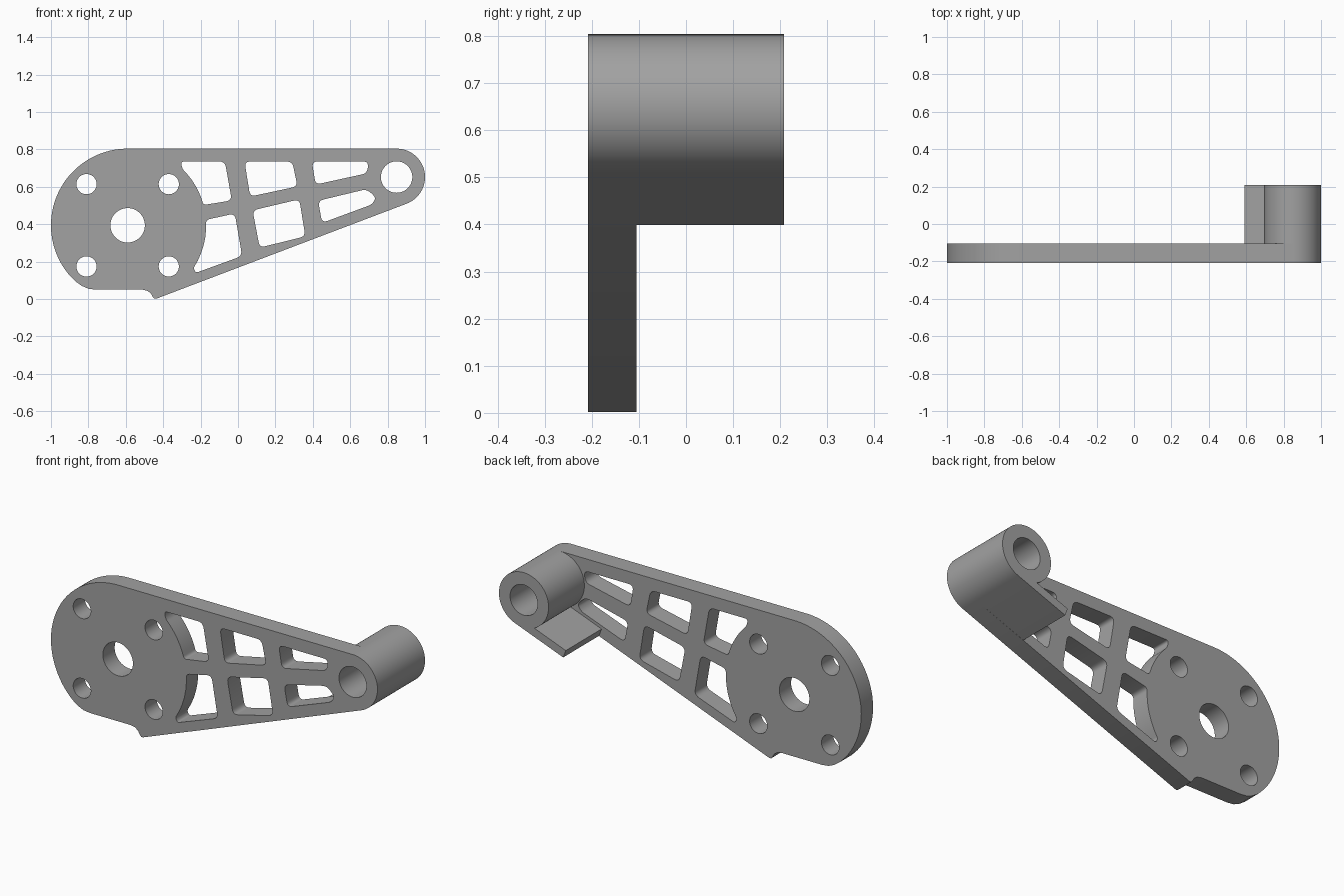
import bpy, bmesh, math
from mathutils import Vector

if "Cube" in bpy.data.objects:
    bpy.data.objects.remove(bpy.data.objects["Cube"])

FRONT, PLATE_BACK, BACK = -0.208, -0.105, 0.208
HUB, HUB_R = Vector((-0.59, 0.394)), 0.41
BOSS, BOSS_R = Vector((0.848, 0.652)), 0.152
SLOPE = math.radians(20.6)
along = Vector((math.cos(SLOPE), math.sin(SLOPE)))
across = Vector((-along.y, along.x))

grey = bpy.data.materials.new("satin grey")
grey.use_nodes = True
colour = (0.36, 0.36, 0.36, 1)
grey.diffuse_color = colour
grey.node_tree.nodes["Principled BSDF"].inputs["Base Color"].default_value = colour


def arc(centre, radius, start, end, steps):
    angles = [math.radians(start + (end - start) * i / steps) for i in range(steps + 1)]
    return [centre + radius * Vector((math.cos(a), math.sin(a))) for a in angles]


def circle(centre, radius):
    return arc(Vector(centre), radius, 0, 360, 64)[:-1]


def rounded(points, size):
    """Round every clear corner of a closed outline."""
    points = [Vector(p) for p in points]
    result = []
    for i, p in enumerate(points):
        a, b = points[i - 1] - p, points[(i + 1) % len(points)] - p
        if a.angle(-b) < math.radians(20):
            result.append(p)
            continue
        d = min(size, 0.45 * a.length, 0.45 * b.length)
        start, end = p + a.normalized() * d, p + b.normalized() * d
        for k in range(7):
            t = k / 6
            result.append(start * (1 - t) ** 2 + p * 2 * t * (1 - t) + end * t * t)
    return result


def extruded(name, outlines, front, back):
    """Fill the first outline, cut the others out, and give it depth along y."""
    curve = bpy.data.curves.new(name + " profile", 'CURVE')
    curve.dimensions = '2D'
    curve.fill_mode = 'BOTH'
    curve.extrude = (back - front) / 2
    for outline in outlines:
        spline = curve.splines.new('POLY')
        spline.points.add(len(outline) - 1)
        for point, p in zip(spline.points, outline):
            point.co = (p.x, p.y, 0, 1)
        spline.use_cyclic_u = True
    obj = bpy.data.objects.new(name, curve)
    bpy.context.collection.objects.link(obj)
    obj.location.y = (front + back) / 2
    obj.rotation_euler.x = math.pi / 2
    bpy.ops.object.select_all(action='DESELECT')
    obj.select_set(True)
    bpy.context.view_layer.objects.active = obj
    bpy.ops.object.convert(target='MESH')
    obj = bpy.context.object
    bm = bmesh.new()
    bm.from_mesh(obj.data)
    bmesh.ops.remove_doubles(bm, verts=bm.verts, dist=0.0002)
    bmesh.ops.recalc_face_normals(bm, faces=bm.faces)
    bm.to_mesh(obj.data)
    bm.free()
    obj.data.materials.clear()
    obj.data.materials.append(grey)
    bpy.ops.object.shade_smooth_by_angle(angle=math.radians(30))
    return obj


# Plate outline: boss end, round hub end, flat foot and small lip
boss_end = arc(BOSS, BOSS_R, -90 + math.degrees(SLOPE), 90, 32)
foot = [(-0.87, 0.095), (-0.835, 0.07), (-0.80, 0.055), (-0.76, 0.05), (-0.51, 0.05),
        (-0.485, 0.044), (-0.466, 0.03), (-0.455, 0.01), (-0.447, 0.002), (-0.436, 0.002)]
plate_outline = boss_end + arc(HUB, HUB_R, 90, 220, 48) + [Vector(p) for p in foot]

# Lattice windows; the two beside the hub follow its curve
windows = [
    arc(HUB, 0.42, 15, 46, 6) + [(-0.305, 0.735), (-0.07, 0.735), (-0.033, 0.527)],
    [(0.035, 0.735), (0.29, 0.735), (0.318, 0.602), (0.065, 0.548)],
    [(0.395, 0.735), (0.698, 0.735), (0.69, 0.672), (0.415, 0.612)],
    arc(HUB, 0.42, -33, 4, 6) + [(-0.017, 0.457), (0.022, 0.23), (-0.225, 0.14)],
    [(0.078, 0.474), (0.328, 0.533), (0.36, 0.335), (0.116, 0.275)],
    [(0.428, 0.525), (0.69, 0.588), (0.738, 0.54), (0.715, 0.505), (0.45, 0.407)],
]
holes = [rounded(w, 0.03) for w in windows]

# Hub bore, four bolt holes and pivot bore
bore = circle(BOSS, 0.084)
holes += [circle(HUB, 0.092), bore]
holes += [circle((HUB.x + sx * 0.22, HUB.y + sz * 0.22), 0.054)
          for sx in (-1, 1) for sz in (-1, 1)]
extruded("arm_plate", [plate_outline] + holes, FRONT, PLATE_BACK)

# Pivot boss with the fin that runs along the sloping edge
FIN = 0.045
fin_top = BOSS_R - FIN
meet = 270 + math.degrees(SLOPE) - math.degrees(math.acos(fin_top / BOSS_R))
boss_outline = boss_end + arc(BOSS, BOSS_R, 90, meet, 40)[1:]
boss_outline += [BOSS - 0.315 * along - d * across for d in (fin_top, BOSS_R)]
extruded("pivot_boss_and_fin", [boss_outline, bore], PLATE_BACK, BACK)
